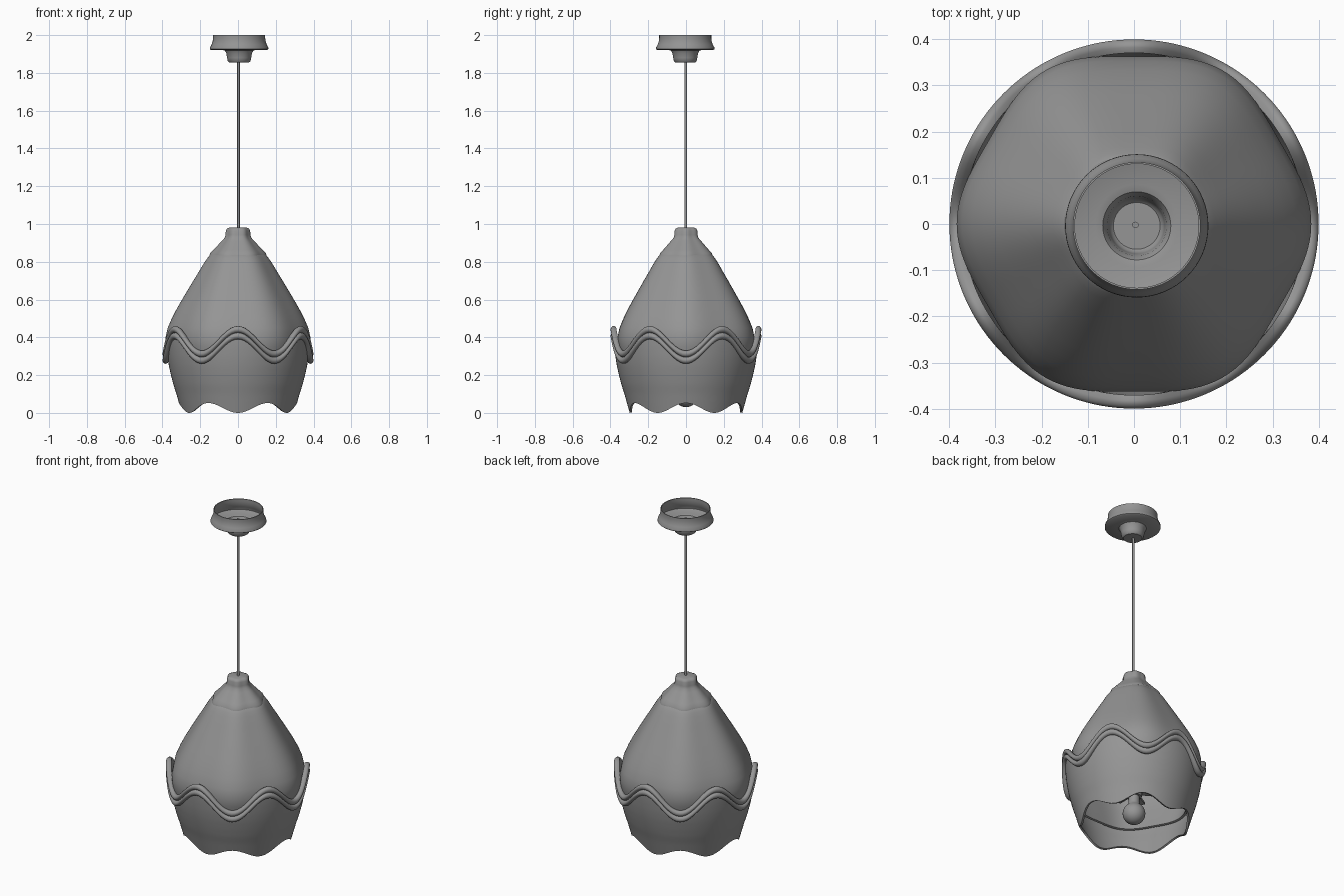
import bpy, bmesh
from math import sin, cos, pi, radians

if "Cube" in bpy.data.objects:
    bpy.data.objects.remove(bpy.data.objects["Cube"])

# One matte grey for the whole lamp
grey = bpy.data.materials.new("warm_grey")
grey.diffuse_color = (0.3, 0.3, 0.3, 1)
grey.use_nodes = True
grey.node_tree.nodes["Principled BSDF"].inputs["Base Color"].default_value = grey.diffuse_color


def lerp(table, x):
    """Piecewise-linear lookup in [(x, y), ...] sorted by x."""
    if x <= table[0][0]:
        return table[0][1]
    for (x0, y0), (x1, y1) in zip(table, table[1:]):
        if x <= x1:
            return y0 + (y1 - y0) * (x - x0) / (x1 - x0)
    return table[-1][1]


def loft(name, ring_point, rows, sides, centre=(0, 0), closed=False, thick=0):
    """Sweep ring_point(row, angle) -> (radius, z) around the z axis."""
    bm = bmesh.new()
    grid = []
    for i in range(rows):
        ring = []
        for k in range(sides):
            a = 2 * pi * k / sides
            r, z = ring_point(i, a)
            ring.append(bm.verts.new((centre[0] + r * cos(a), centre[1] + r * sin(a), z)))
        grid.append(ring)
    for i in range(rows if closed else rows - 1):
        lo, hi = grid[i], grid[(i + 1) % rows]
        for k in range(sides):
            n = (k + 1) % sides
            bm.faces.new((lo[k], lo[n], hi[n], hi[k]))
    bmesh.ops.remove_doubles(bm, verts=bm.verts, dist=1e-5)
    me = bpy.data.meshes.new(name)
    bm.to_mesh(me)
    bm.free()
    me.materials.append(grey)
    ob = bpy.data.objects.new(name, me)
    bpy.context.collection.objects.link(ob)
    bpy.ops.object.select_all(action='DESELECT')
    ob.select_set(True)
    bpy.context.view_layer.objects.active = ob
    if thick:
        mod = ob.modifiers.new("shell", 'SOLIDIFY')
        mod.thickness = thick
        mod.offset = -1
        bpy.ops.object.modifier_apply(modifier=mod.name)
    bpy.ops.object.shade_smooth_by_angle(angle=radians(40))
    return ob


def turned(name, profile, sides=48, centre=(0, 0), thick=0, wave=0):
    """Revolve an (r, z) profile listed bottom to top, optionally six-lobed."""
    return loft(name, lambda i, a: (profile[i][0] * (1 + wave * cos(6 * a)), profile[i][1]),
                len(profile), sides, centre, thick=thick)


SIDES = 144
HANG = (0.006, -0.004)

# Ceiling canopy, open at the top
turned("ceiling_canopy", [(0, 1.855), (0.052, 1.855), (0.06, 1.862), (0.064, 1.88), (0.068, 1.905),
                          (0.076, 1.918), (0.09, 1.922), (0.150, 1.922), (0.155, 1.926), (0.154, 1.935),
                          (0.146, 1.95), (0.140, 1.968), (0.138, 1.985), (0.138, 2.0)],
       64, HANG, thick=0.004)

# Hanging cord
turned("cord", [(0, 0.96), (0.007, 0.96), (0.007, 1.94), (0, 1.94)], 12, (0.003, -0.002))

# Cap over the top of the shade
turned("shade_cap", [(0.146, 0.832), (0.142, 0.845), (0.125, 0.863), (0.105, 0.885), (0.083, 0.91),
                     (0.068, 0.927), (0.063, 0.942), (0.062, 0.965), (0.056, 0.976), (0.045, 0.981),
                     (0, 0.981)], SIDES, thick=0.01, wave=0.04)

# Upper shade: six-lobed cone that tucks down inside the lower cup
turned("upper_shade", [(0.322, 0.175), (0.34, 0.235), (0.357, 0.30), (0.369, 0.35), (0.373, 0.40),
                       (0.362, 0.45), (0.341, 0.50), (0.316, 0.55), (0.288, 0.60), (0.259, 0.65),
                       (0.230, 0.70), (0.200, 0.75), (0.171, 0.80), (0.157, 0.82), (0.145, 0.835),
                       (0.120, 0.85)], SIDES, thick=0.012, wave=0.028)


# Lower cup with scalloped bottom edge and wavy top edge
def band_height(a):
    return 0.36 - 0.065 * cos(6 * a)


CUP = [(0, 0.298), (0.05, 0.312), (0.10, 0.326), (0.15, 0.342), (0.20, 0.355),
       (0.25, 0.366), (0.30, 0.374), (0.36, 0.380), (0.46, 0.384)]
ROWS = 20


def cup_point(i, a):
    low = 0.026 + 0.026 * cos(6 * a)
    z = low + (band_height(a) - low) * i / (ROWS - 1)
    return lerp(CUP, z), z


loft("lower_shade", cup_point, ROWS, SIDES, thick=0.012)

# Wavy double-ridged band around the rim of the cup
section = [(0.0175 * cos(t), c + 0.0175 * sin(t))
           for c in (-0.0175, 0.0175)
           for t in [radians(d) for d in range(-90, 91, 20)]]
section += [(-0.012, 0.030), (-0.012, -0.030)]
loft("wavy_band", lambda i, a: (0.382 + section[i][0], band_height(a) + section[i][1]),
     len(section), SIDES, closed=True)

# Bulb, socket and stem
ball = [(0.063 * sin(t), 0.093 - 0.063 * cos(t)) for t in [pi * 0.8 * k / 14 for k in range(15)]]
turned("bulb", ball + [(0.031, 0.16), (0.03, 0.21), (0, 0.21)], 32)
turned("socket", [(0, 0.2), (0.042, 0.2), (0.045, 0.21), (0.045, 0.32), (0.03, 0.34), (0, 0.34)], 32)
turned("inner_stem", [(0, 0.33), (0.012, 0.33), (0.012, 0.97), (0, 0.97)], 16)

# Short flat arms radiating from the socket
for k in range(6):
    a = 2 * pi * (k + 0.5) / 6
    bpy.ops.mesh.primitive_cube_add(size=1, location=(0.085 * cos(a), 0.085 * sin(a), 0.23),
                                    rotation=(0, 0, a))
    arm = bpy.context.object
    arm.name = f"socket_arm_{k + 1}"
    arm.scale = (0.1, 0.03, 0.014)
    arm.data.materials.append(grey)
